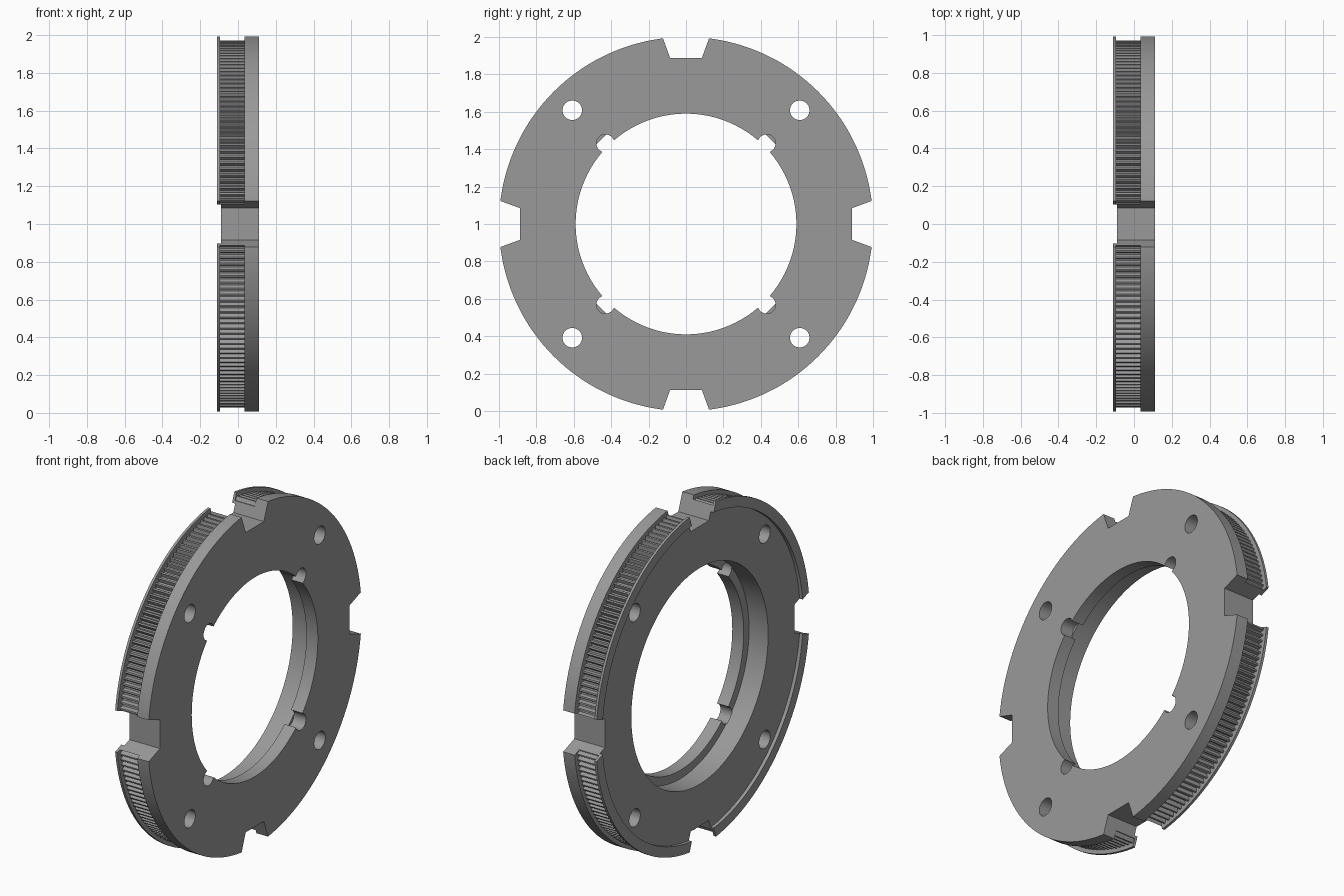
import bpy, bmesh, math

if "Cube" in bpy.data.objects:
    bpy.data.objects.remove(bpy.data.objects["Cube"])

metal = bpy.data.materials.new("grey metal")
metal.diffuse_color = (0.32, 0.32, 0.32, 1)
metal.use_nodes = True
metal.node_tree.nodes["Principled BSDF"].inputs["Base Color"].default_value = metal.diffuse_color

TEETH, STEPS = 180, 4
TIP, ROOT = 0.978, 0.955


def make_object(name, bm):
    bmesh.ops.recalc_face_normals(bm, faces=bm.faces)
    mesh = bpy.data.meshes.new(name)
    bm.to_mesh(mesh)
    bm.free()
    obj = bpy.data.objects.new(name, mesh)
    bpy.context.collection.objects.link(obj)
    mesh.materials.append(metal)
    return obj


def add_prism(bm, outline, x0, x1):
    """Extrude a (y, z) outline along x."""
    a = [bm.verts.new((x0, y, z)) for y, z in outline]
    b = [bm.verts.new((x1, y, z)) for y, z in outline]
    n = len(a)
    bm.faces.new(a)
    bm.faces.new(b[::-1])
    for i in range(n):
        j = (i + 1) % n
        bm.faces.new((a[i], b[i], b[j], a[j]))


def circle(cy, cz, r, n=32):
    return [(cy + r * math.cos(2 * math.pi * i / n),
             cz + r * math.sin(2 * math.pi * i / n)) for i in range(n)]


# Ring: revolved section (x, radius); None marks the toothed band
section = [(0.11, 0.59), (0.11, 1), (0.035, 1), (0.035, None), (-0.095, None),
           (-0.095, 1), (-0.11, 1), (-0.11, 0.94), (-0.09, 0.94),
           (-0.09, 0.64), (0.035, 0.64), (0.035, 0.59)]
bm = bmesh.new()
loops = []
count = TEETH * STEPS
for i in range(count):
    a = 2 * math.pi * (i + 0.5) / count
    band = TIP if i % STEPS < 2 else ROOT
    loops.append([bm.verts.new((x, (r or band) * math.cos(a),
                                1 + (r or band) * math.sin(a))) for x, r in section])
for i in range(count):
    p, q = loops[i], loops[(i + 1) % count]
    for k in range(len(section)):
        m = (k + 1) % len(section)
        bm.faces.new((p[k], p[m], q[m], q[k]))
ring = make_object("toothed_ring", bm)

# Cutters: four rim notches, four bolt holes, four lip pockets
bm = bmesh.new()
notch = [(-0.085, 0.888), (0.085, 0.888), (0.144, 1.05), (-0.144, 1.05)]
for k in range(4):
    c, s = math.cos(k * math.pi / 2), math.sin(k * math.pi / 2)
    add_prism(bm, [(y * c - z * s, 1 + y * s + z * c) for y, z in notch], -0.2, 0.2)
for sy in (-1, 1):
    for sz in (-1, 1):
        add_prism(bm, circle(sy * 0.608, 1 + sz * 0.608, 0.052), -0.2, 0.2)
        add_prism(bm, circle(sy * 0.431, 1 + sz * 0.431, 0.048), 0.03, 0.2)
cutter = make_object("cutter", bm)
cutter.hide_render = True

cut = ring.modifiers.new("cut", 'BOOLEAN')
cut.operation = 'DIFFERENCE'
cut.solver = 'EXACT'
cut.object = cutter
bpy.context.view_layer.objects.active = ring
ring.select_set(True)
bpy.ops.object.modifier_apply(modifier="cut")
bpy.data.objects.remove(cutter)

# Smooth curved walls, keep machined edges crisp
bpy.ops.object.shade_smooth_by_angle(angle=math.radians(30))
